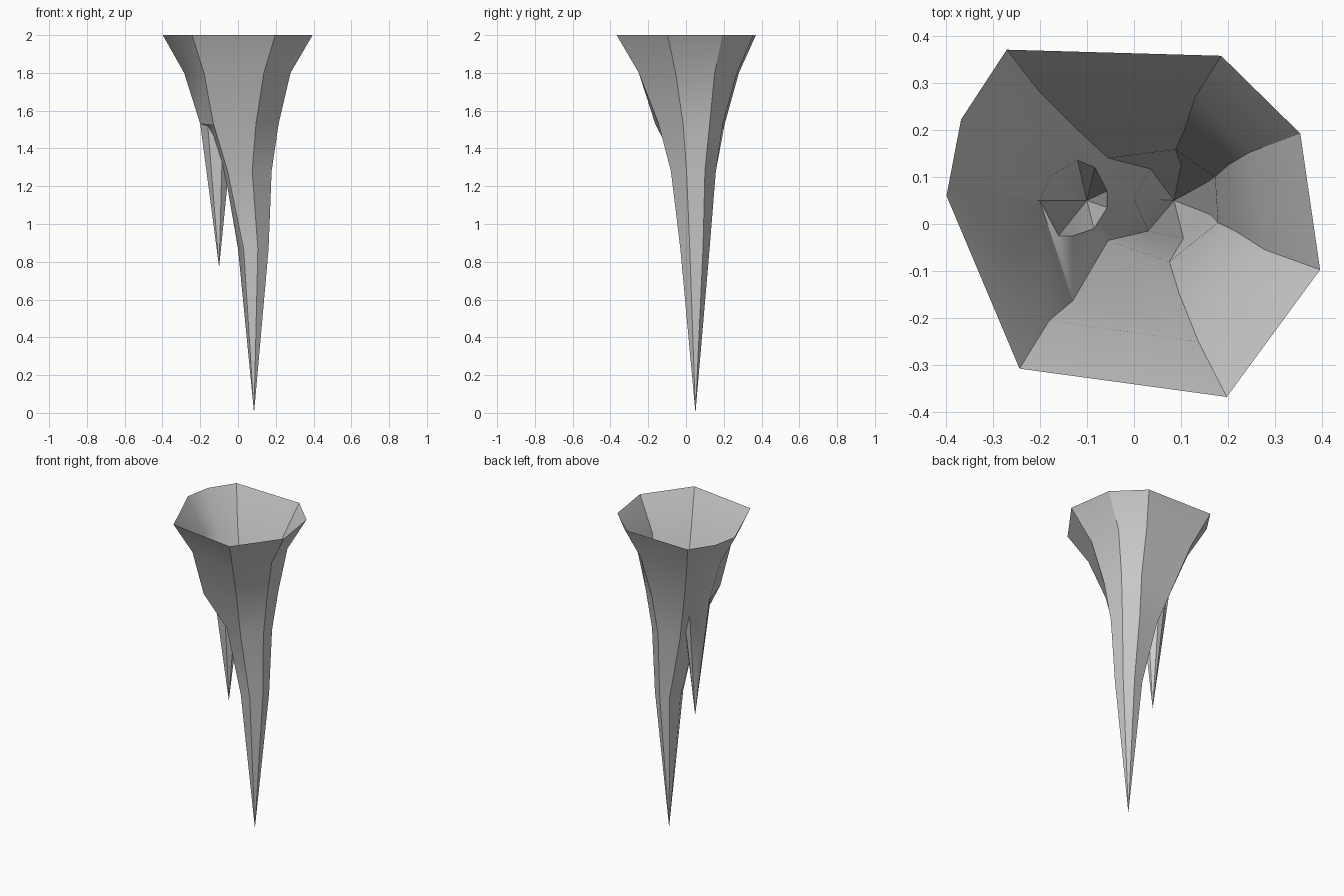
import bpy, bmesh, math

if "Cube" in bpy.data.objects:
    bpy.data.objects.remove(bpy.data.objects["Cube"])

bm = bmesh.new()


def ring(z, pts):
    return [bm.verts.new((x, y, z)) for x, y in pts]


def face(*v):
    bm.faces.new(v)


# Wide open crown: three eight-sided rings, from front left counter-clockwise
top = ring(2.0, [(-.243, -.307), (.197, -.367), (.395, -.097), (.353, .192),
                 (.185, .357), (-.27, .37), (-.367, .222), (-.398, .06)])
mid = ring(1.8, [(-.18, -.205), (.137, -.25), (.278, -.055), (.245, .152),
                 (.13, .27), (-.2, .28), (-.265, .165), (-.285, .06)])
low = ring(1.53, [(-.13, -.163), (.095, -.145), (.215, -.015), (.2, .125),
                  (.105, .195), (-.125, .205), (-.18, .1), (-.2, .05)])
for a, b in ((top, mid), (mid, low)):
    for i in range(8):
        j = (i + 1) % 8
        face(b[i], b[j], a[j], a[i])

# Main spike: six outer columns, plus the split on its left side
neck = ring(1.28, [(-.055, -.035), (.075, -.08), (.178, .003), (.172, .1),
                   (.088, .158), (-.055, .14)])
shaft = ring(.87, [(.03, -.015), (.105, -.03), (.162, .02), (.158, .09),
                   (.1, .125), (.035, .117), (0, .055)])
tip = bm.verts.new((.085, .05, 0))
for a, b in ((low, neck), (neck, shaft)):
    for i in range(5):
        face(b[i], b[i + 1], a[i + 1], a[i])
for i in range(7):
    face(tip, shaft[(i + 1) % 7], shaft[i])

# Rim of the side spike, sharing the two left crown vertices
rim = [low[7]] + [bm.verts.new(p) for p in (
    (-.16, -.025, 1.52), (-.13, -.025, 1.47), (-.085, -.01, 1.33),
    (-.057, .035, 1.2), (-.057, .07, 1.2), (-.083, .12, 1.33),
    (-.12, .135, 1.45))] + [low[6]]
side_tip = bm.verts.new((-.1, .05, .77))
for i in range(9):
    face(side_tip, rim[(i + 1) % 9], rim[i]) if i < 8 else face(side_tip, rim[0], rim[8])

# Webs joining the side spike to the main spike
face(low[0], low[7], rim[1])
face(low[0], rim[1], rim[2])
face(low[0], rim[2], rim[3])
face(low[0], rim[3], neck[0])
face(neck[0], rim[3], rim[4])
face(low[5], rim[7], low[6])
face(low[5], rim[6], rim[7])
face(low[5], neck[5], rim[6])
face(neck[5], rim[5], rim[6])
face(neck[0], rim[4], shaft[6], shaft[0])
face(rim[4], rim[5], shaft[6])
face(rim[5], neck[5], shaft[5], shaft[6])

# Outward normals on the open shell
bmesh.ops.recalc_face_normals(bm, faces=bm.faces[:])
bm.normal_update()
if sum(f.normal.x * f.calc_center_median().x + f.normal.y * f.calc_center_median().y
       for f in top[0].link_faces) < 0:
    bmesh.ops.reverse_faces(bm, faces=bm.faces[:])

mesh = bpy.data.meshes.new("stalactite")
bm.to_mesh(mesh)
bm.free()
obj = bpy.data.objects.new("stalactite", mesh)
bpy.context.collection.objects.link(obj)
bpy.context.view_layer.objects.active = obj
obj.select_set(True)
bpy.ops.object.shade_smooth_by_angle(angle=math.radians(30))
